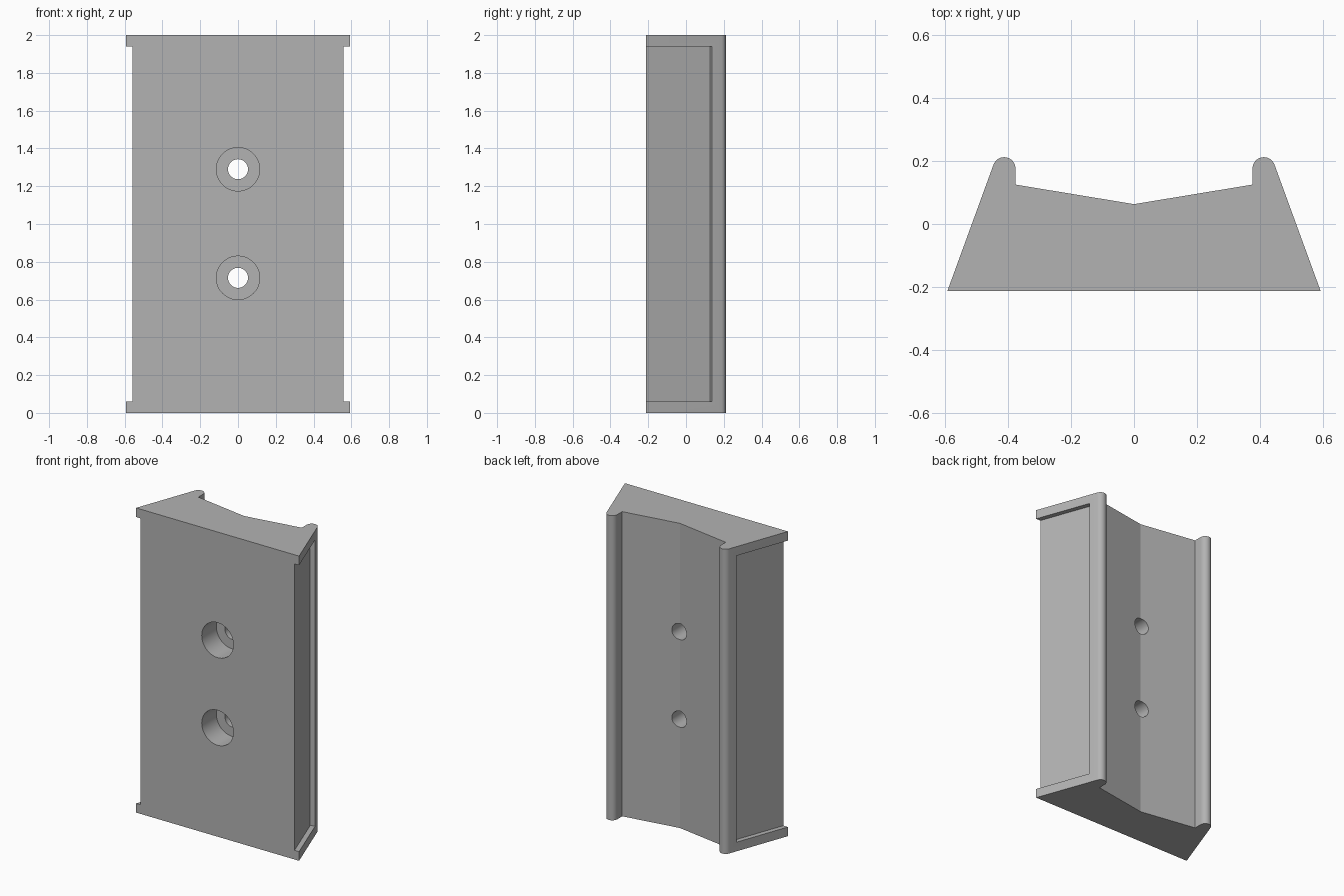
import bpy, bmesh, math
from mathutils import Vector

default = bpy.data.objects.get("Cube")
if default:
    bpy.data.objects.remove(default, do_unlink=True)

HALF_W, HALF_D, HEIGHT = 0.592, 0.212, 2.0

grey = bpy.data.materials.new("plain_grey")
grey.use_nodes = True
colour = (0.45, 0.45, 0.45, 1)
grey.diffuse_color = colour
grey.node_tree.nodes["Principled BSDF"].inputs["Base Color"].default_value = colour


def prism(name, outline, z0, z1):
    """Extrude an xy outline from z0 to z1."""
    bm = bmesh.new()
    face = bm.faces.new([bm.verts.new((p[0], p[1], z0)) for p in outline])
    top = bmesh.ops.extrude_face_region(bm, geom=[face])["geom"]
    verts = [g for g in top if isinstance(g, bmesh.types.BMVert)]
    bmesh.ops.translate(bm, vec=(0, 0, z1 - z0), verts=verts)
    bmesh.ops.recalc_face_normals(bm, faces=bm.faces)
    mesh = bpy.data.meshes.new(name)
    bm.to_mesh(mesh)
    bm.free()
    mesh.materials.append(grey)
    obj = bpy.data.objects.new(name, mesh)
    bpy.context.collection.objects.link(obj)
    return obj


def bore(name, radius, y0, y1, z):
    """Cylinder along y used to drill a hole."""
    bpy.ops.mesh.primitive_cylinder_add(
        vertices=48, radius=radius, depth=y1 - y0,
        location=(0, (y0 + y1) / 2, z), rotation=(math.pi / 2, 0, 0))
    obj = bpy.context.object
    obj.name = name
    obj.data.materials.append(grey)
    return obj


def cut(target, cutter):
    mod = target.modifiers.new(cutter.name, 'BOOLEAN')
    mod.operation = 'DIFFERENCE'
    mod.solver = 'EXACT'
    mod.object = cutter
    bpy.context.view_layer.objects.active = target
    bpy.ops.object.modifier_apply(modifier=mod.name)
    bpy.data.objects.remove(cutter, do_unlink=True)


# Block outline: sloped sides, rounded rear rims and a shallow V between them
rim, rim_r = Vector((0.412, HALF_D - 0.036)), 0.036
tilt = math.radians(20)
corner = Vector((HALF_W, -HALF_D))
arc = [rim + rim_r * Vector((math.cos(a), math.sin(a)))
       for a in (tilt + (math.pi - tilt) * i / 16 for i in range(17))]
left_half = [corner] + arc + [Vector((rim.x - rim_r, 0.125))]
mirrored = [Vector((-p.x, p.y)) for p in reversed(left_half)]
block = prism("mounting_block", left_half + [Vector((0, 0.063))] + mirrored, 0, HEIGHT)

# Recessed side panels, open towards the front
along = (arc[0] - corner).normalized()
outward = Vector((along.y, -along.x))
rear = corner + along * ((0.138 + HALF_D) / along.y)
front = corner - along * 0.1
depth = 0.031
recess = [front - outward * depth, rear - outward * depth,
          rear + outward * 0.1, front + outward * 0.1]
for side, name in ((1, "left_recess"), (-1, "right_recess")):
    cut(block, prism(name, [(side * p.x, p.y) for p in recess], 0.06, HEIGHT - 0.06))

# Counterbored screw holes
for z in (0.715, 1.29):
    cut(block, bore("counterbore", 0.115, -0.4, -0.06, z))
    cut(block, bore("screw_hole", 0.053, -0.2, 0.4, z))

bpy.ops.object.select_all(action='DESELECT')
block.select_set(True)
bpy.context.view_layer.objects.active = block
bpy.ops.object.shade_smooth_by_angle(angle=math.radians(15))
